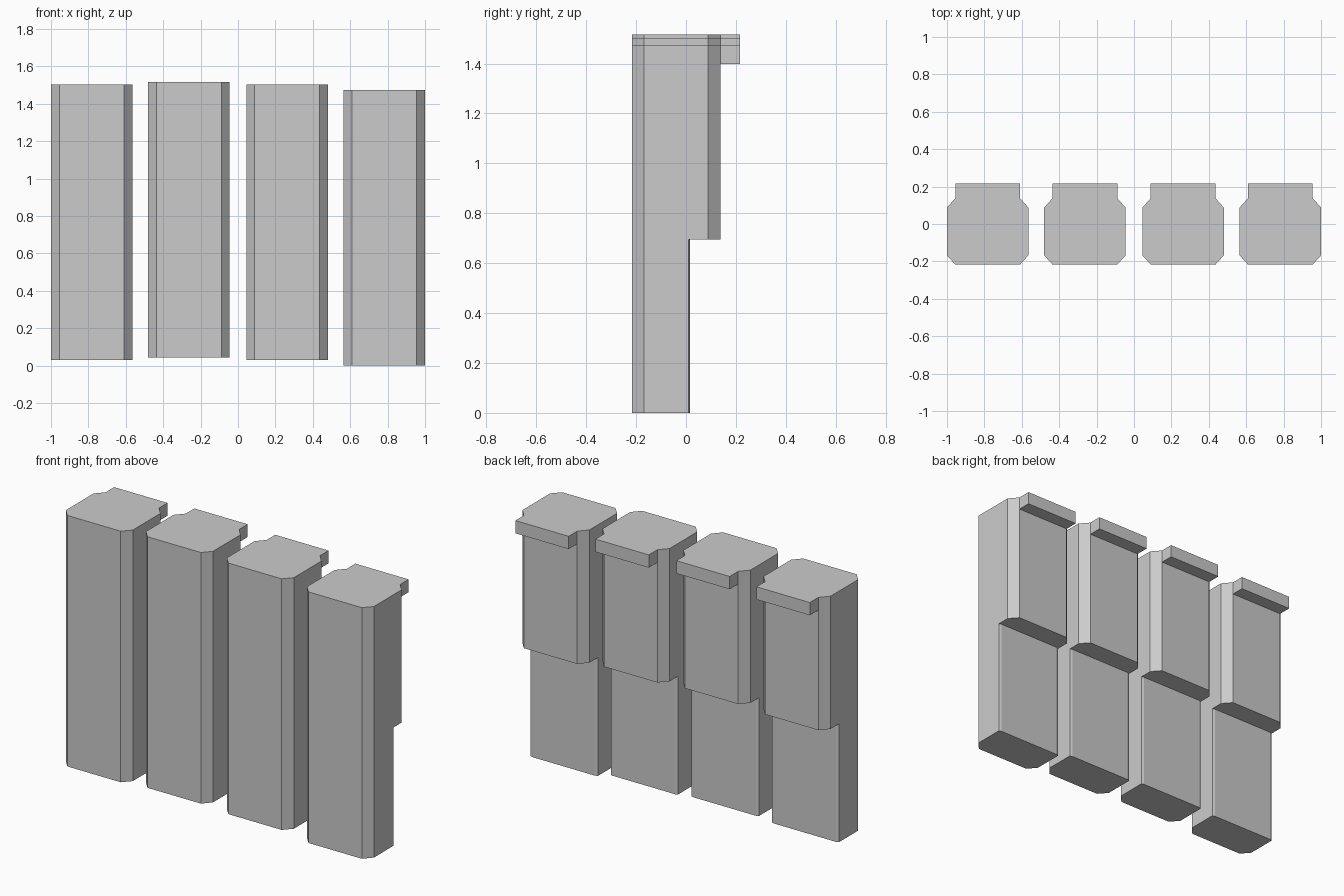
import bpy, bmesh

if "Cube" in bpy.data.objects:
    bpy.data.objects.remove(bpy.data.objects["Cube"])


def prism(name, outline, z0, z1):
    """Extrude an xy outline between two heights."""
    bm = bmesh.new()
    face = bm.faces.new([bm.verts.new((x, y, z0)) for x, y in outline])
    ext = bmesh.ops.extrude_face_region(bm, geom=[face])
    top = [v for v in ext["geom"] if isinstance(v, bmesh.types.BMVert)]
    bmesh.ops.translate(bm, vec=(0, 0, z1 - z0), verts=top)
    bmesh.ops.recalc_face_normals(bm, faces=bm.faces[:])
    me = bpy.data.meshes.new(name)
    bm.to_mesh(me)
    bm.free()
    ob = bpy.data.objects.new(name, me)
    bpy.context.collection.objects.link(ob)
    return ob


def mirrored(half):
    return half + [(-x, y) for x, y in reversed(half)]


# full plank outline: chamfered front corners, chamfered back with narrow lip
plank = prism("plank_1", mirrored([(0.173, -0.217), (0.2175, -0.168), (0.2175, 0.088),
                                   (0.173, 0.138), (0.173, 0.217)]), 0, 1.473)

# cutters: space under the lip, and the recessed lower back
cutters = [
    prism("lip_cutter", mirrored([(0.4, 0.138), (0.4, 0.5)]), -0.5, 1.398),
    prism("recess_cutter", mirrored([(0.2025, 0.016), (0.3, -0.0165), (0.3, 0.6)]), -0.6, 0.694),
]
for c in cutters:
    c.hide_render = True
    mod = plank.modifiers.new(c.name, "BOOLEAN")
    mod.operation = "DIFFERENCE"
    mod.solver = "EXACT"
    mod.object = c

# bake the cuts and remove the cutters
graph = bpy.context.evaluated_depsgraph_get()
mesh = bpy.data.meshes.new_from_object(plank.evaluated_get(graph))
plank.modifiers.clear()
plank.data = mesh
for c in cutters:
    bpy.data.objects.remove(c)

# four planks in a row at slightly different heights
places = [(-0.7825, 0.03), (-0.2625, 0.044), (0.2625, 0.03), (0.7825, 0)]
for i, (x, z) in enumerate(places):
    ob = plank
    if i:
        ob = bpy.data.objects.new(f"plank_{i + 1}", mesh)
        bpy.context.collection.objects.link(ob)
    ob.location = (x, 0, z)
